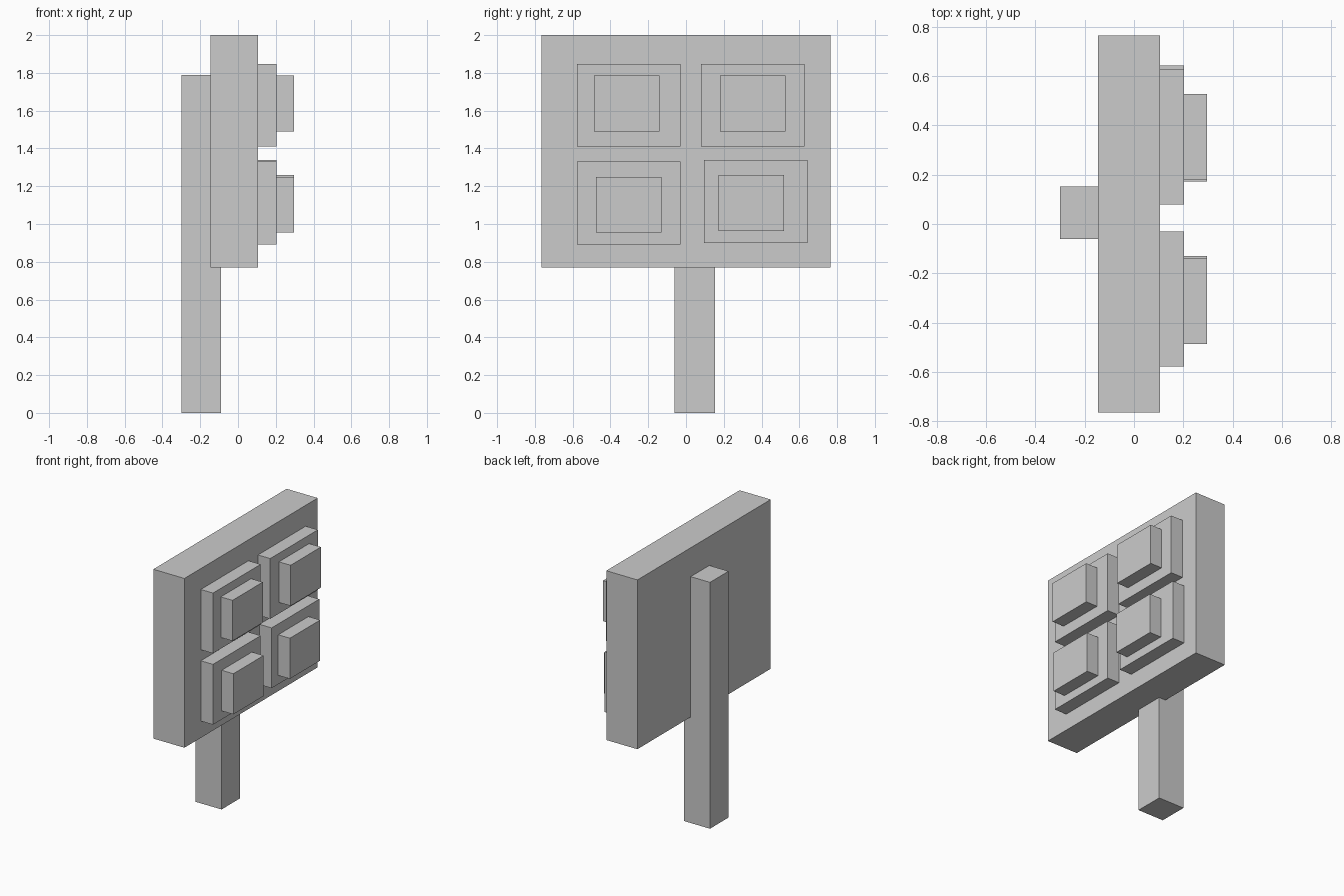
import bpy

cube = bpy.data.objects.get("Cube")
if cube:
    bpy.data.objects.remove(cube, do_unlink=True)

grey = bpy.data.materials.new("plain_grey")
grey.use_nodes = True
colour = (0.6, 0.6, 0.6, 1)
grey.diffuse_color = colour
grey.node_tree.nodes["Principled BSDF"].inputs["Base Color"].default_value = colour


def box(name, x, y, z):
    """Box spanning the given (low, high) ranges."""
    spans = (x, y, z)
    bpy.ops.mesh.primitive_cube_add(size=1, location=[(a + b) / 2 for a, b in spans])
    ob = bpy.context.object
    ob.name = name
    ob.scale = [b - a for a, b in spans]
    bpy.ops.object.transform_apply(location=False, rotation=False, scale=True)
    ob.data.materials.append(grey)
    return ob


# Upright post behind the board
box("post", (-0.3, -0.09), (-0.06, 0.153), (0, 1.79))
box("board", (-0.145, 0.105), (-0.765, 0.765), (0.77, 2))

# Four stepped panels: low corner of each plate and of its raised block
PLATE, BLOCK = (0.547, 0.438), (0.347, 0.295)
panels = {
    "upper_right": ((-0.577, 1.41), (-0.487, 1.491)),
    "upper_left": ((0.08, 1.41), (0.18, 1.491)),
    "lower_right": ((-0.577, 0.892), (-0.477, 0.954)),
    "lower_left": ((0.096, 0.9), (0.172, 0.964)),
}
for side, (plate, block) in panels.items():
    for part, x, (y, z), (w, h) in (
        ("plate", (0.105, 0.203), plate, PLATE),
        ("block", (0.203, 0.297), block, BLOCK),
    ):
        box(f"{side}_{part}", x, (y, y + w), (z, z + h))
